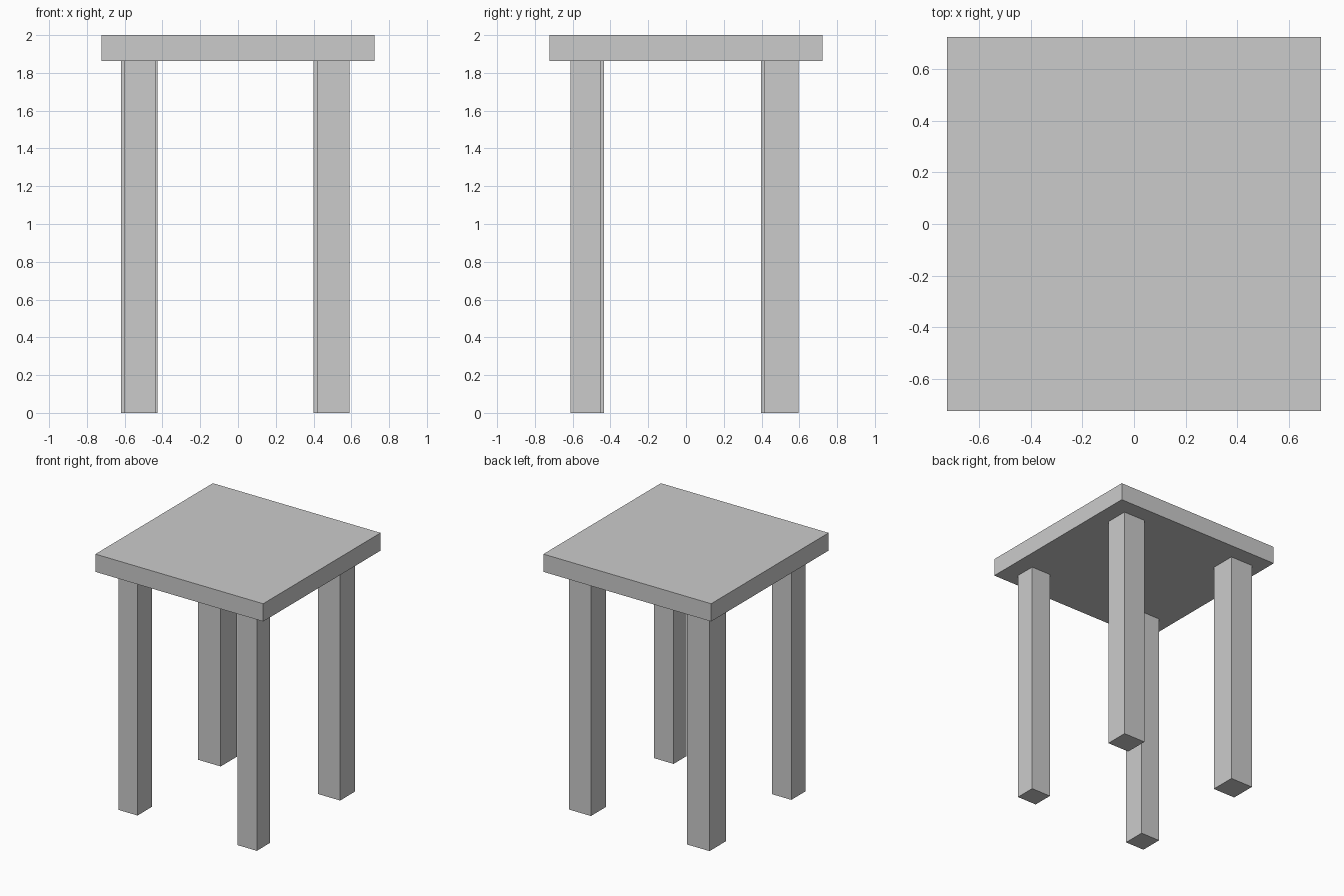
import bpy

if "Cube" in bpy.data.objects:
    bpy.data.objects.remove(bpy.data.objects["Cube"])

TOP_UNDER = 1.862


def box(name, x0, x1, y0, y1, z0, z1):
    bpy.ops.mesh.primitive_cube_add(
        size=1, location=((x0 + x1) / 2, (y0 + y1) / 2, (z0 + z1) / 2))
    ob = bpy.context.object
    ob.name = name
    ob.scale = (x1 - x0, y1 - y0, z1 - z0)
    bpy.ops.object.transform_apply(location=False, rotation=False, scale=True)
    return ob


# Square seat slab
box("seat", -0.722, 0.722, -0.722, 0.722, TOP_UNDER, 2.0)

# Four slightly uneven legs: x range, y range
legs = {
    "front_left_leg": (-0.602, -0.437, -0.611, -0.435),
    "front_right_leg": (0.422, 0.590, -0.611, -0.450),
    "back_left_leg": (-0.620, -0.426, 0.396, 0.596),
    "back_right_leg": (0.401, 0.590, 0.413, 0.596),
}
for name, extent in legs.items():
    box(name, *extent, 0.0, TOP_UNDER)
